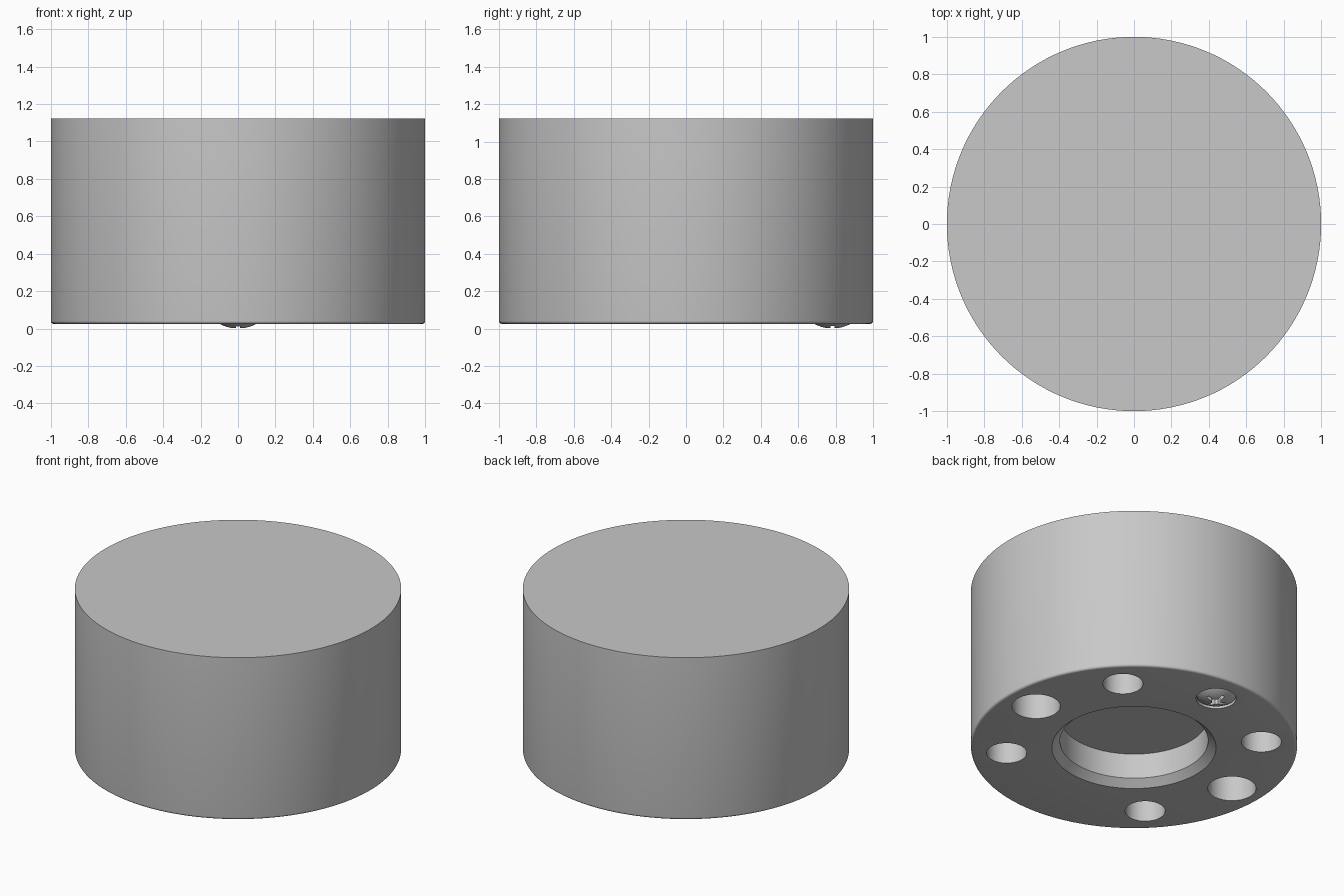
import bpy
import bmesh
from math import sin, cos, pi, radians
from mathutils import Matrix, Vector

cube = bpy.data.objects.get("Cube")
if cube:
    bpy.data.objects.remove(cube, do_unlink=True)

BASE, TOP = 0.025, 1.122      # underside and top of the body
RING = 0.783                  # radius of the hole circle
SMALL, LARGE = 0.123, 0.148   # hole radii
DEPTH = 0.3                   # hole depth

grey = bpy.data.materials.new("satin grey")
grey.use_nodes = True
colour = (0.58, 0.58, 0.58, 1)
grey.diffuse_color = colour
grey.node_tree.nodes["Principled BSDF"].inputs["Base Color"].default_value = colour


def make_object(name, bm, location=(0, 0, 0)):
    bmesh.ops.recalc_face_normals(bm, faces=bm.faces)
    mesh = bpy.data.meshes.new(name)
    bm.to_mesh(mesh)
    bm.free()
    mesh.materials.append(grey)
    obj = bpy.data.objects.new(name, mesh)
    obj.location = location
    bpy.context.collection.objects.link(obj)
    return obj


def lathe(name, profile, steps, location=(0, 0, 0)):
    """Spin a closed (radius, height) profile about the z axis."""
    bm = bmesh.new()
    verts = [bm.verts.new((r, 0, z)) for r, z in profile]
    edges = [bm.edges.new(pair) for pair in zip(verts, verts[1:])]
    bmesh.ops.spin(bm, geom=verts + edges, cent=(0, 0, 0), axis=(0, 0, 1),
                   angle=2 * pi, steps=steps)
    bmesh.ops.remove_doubles(bm, verts=bm.verts, dist=0.0001)
    return make_object(name, bm, location)


def cut(target, cutter):
    """Subtract the cutter from the target, then discard the cutter."""
    mod = target.modifiers.new("cut", 'BOOLEAN')
    mod.operation = 'DIFFERENCE'
    mod.solver = 'EXACT'
    mod.object = cutter
    cutter.hide_render = True
    bpy.ops.object.select_all(action='DESELECT')
    bpy.context.view_layer.objects.active = target
    target.select_set(True)
    bpy.ops.object.modifier_apply(modifier=mod.name)
    bpy.data.objects.remove(cutter, do_unlink=True)


def on_ring(degrees):
    a = radians(degrees)
    return Vector((RING * cos(a), RING * sin(a), 0))


# Body: rounded lower edge, chamfered central bore
fillet = 0.016
profile = [(0, TOP), (1, TOP)]
for i in range(5):
    a = i / 4 * pi / 2
    profile.append((1 - fillet + fillet * cos(a), BASE + fillet - fillet * sin(a)))
profile += [(0.503, BASE), (0.454, BASE + 0.045), (0.454, 0.24), (0, 0.24)]
body = lathe("body", profile, 128)

# Blind holes in the underside: two large, four small, one for the screw
for degrees in (0, 45, 90, 135, 180, 225, 315):
    radius = LARGE if degrees % 180 == 0 else SMALL
    bm = bmesh.new()
    bmesh.ops.create_cone(bm, cap_ends=True, segments=48, radius1=radius, radius2=radius,
                          depth=2 * DEPTH, matrix=Matrix.Translation(on_ring(degrees)))
    for v in bm.verts:
        v.co.z += BASE
    cut(body, make_object("hole_cutter", bm))

# Domed screw head, its crown touching the ground
head = 0.119
dome = [(head * i / 8, 0.2 - (0.2 ** 2 - (head * i / 8) ** 2) ** 0.5) for i in range(9)]
screw = lathe("screw", dome + [(head, DEPTH), (0, DEPTH)], 48, on_ring(90))

# Cross recess: two tapered slots and a square centre pit
for sx, sy in ((0.08, 0.013), (0.013, 0.08), (0.03, 0.03)):
    bm = bmesh.new()
    bmesh.ops.create_cube(bm, size=2)
    for v in bm.verts:
        taper = 0.7 if v.co.z > 0 else 1
        v.co = Vector((v.co.x * sx * taper, v.co.y * sy * taper, 0.015 + v.co.z * 0.035))
    if sx == sy:
        bmesh.ops.rotate(bm, verts=bm.verts, matrix=Matrix.Rotation(pi / 4, 3, 'Z'))
    cut(screw, make_object("slot_cutter", bm, on_ring(90)))

# Smooth the round walls, keep the edges crisp
for obj in (body, screw):
    bpy.ops.object.select_all(action='DESELECT')
    obj.select_set(True)
    bpy.context.view_layer.objects.active = obj
    bpy.ops.object.shade_smooth_by_angle(angle=radians(30))
